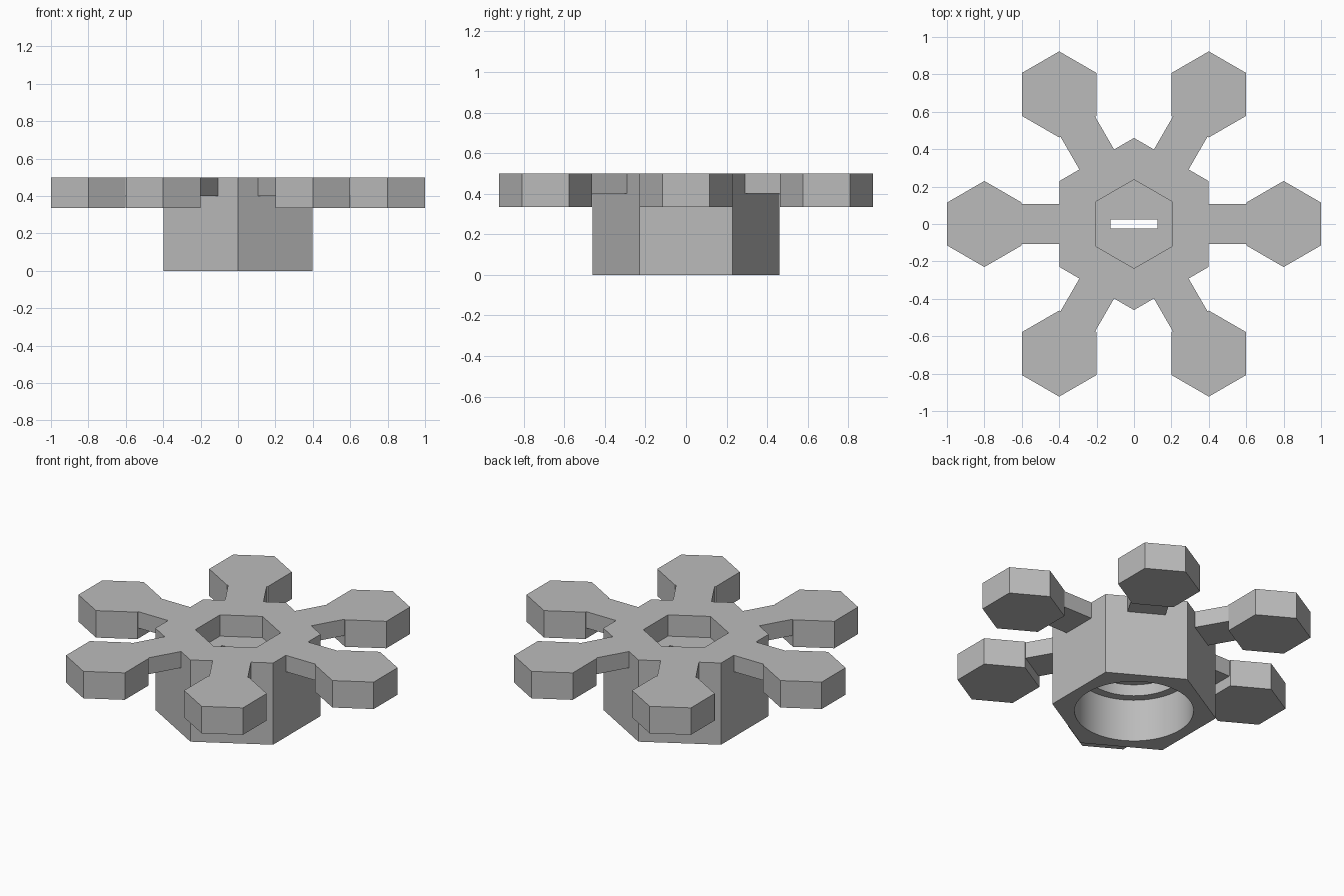
import bpy, bmesh
from math import cos, sin, pi, radians

cube = bpy.data.objects.get("Cube")
if cube:
    bpy.data.objects.remove(cube, do_unlink=True)

grey = bpy.data.materials.new("plain grey")
grey.use_nodes = True
colour = (0.5, 0.5, 0.5, 1)
grey.diffuse_color = colour
grey.node_tree.nodes["Principled BSDF"].inputs["Base Color"].default_value = colour


def ring(radius, sides, x=0):
    """Regular outline with a corner pointing along y."""
    return [(x + radius * cos(pi / 2 + 2 * pi * i / sides),
             radius * sin(pi / 2 + 2 * pi * i / sides)) for i in range(sides)]


def rect(x0, x1, half):
    return [(x0, -half), (x1, -half), (x1, half), (x0, half)]


def prism(name, outline, z0, z1):
    """Extrude a flat outline from z0 up to z1."""
    bm = bmesh.new()
    base = bm.faces.new([bm.verts.new((x, y, z0)) for x, y in outline])
    top = bmesh.ops.extrude_face_region(bm, geom=[base])["geom"]
    bmesh.ops.translate(bm, vec=(0, 0, z1 - z0),
                        verts=[v for v in top if isinstance(v, bmesh.types.BMVert)])
    bmesh.ops.recalc_face_normals(bm, faces=bm.faces)
    mesh = bpy.data.meshes.new(name)
    bm.to_mesh(mesh)
    bm.free()
    mesh.materials.append(grey)
    obj = bpy.data.objects.new(name, mesh)
    bpy.context.collection.objects.link(obj)
    return obj


def select(obj):
    bpy.ops.object.select_all(action="DESELECT")
    obj.select_set(True)
    bpy.context.view_layer.objects.active = obj


def combine(target, tool, operation):
    """Apply a boolean and discard the tool."""
    select(target)
    mod = target.modifiers.new("boolean", "BOOLEAN")
    mod.operation, mod.solver, mod.object = operation, "EXACT", tool
    bpy.ops.object.modifier_apply(modifier=mod.name)
    bpy.data.objects.remove(tool, do_unlink=True)


# Hexagonal hub: stepped round bore below, hex recess above, slot between
TOP = 0.5
hub = prism("hub", ring(0.46, 6), 0, TOP)
for tool in (prism("bore", ring(0.33, 64), -0.1, 0.26),
             prism("inner_bore", ring(0.28, 64), 0.2, 0.33),
             prism("hex_recess", ring(0.237, 6), 0.37, 0.6),
             prism("slot", rect(-0.125, 0.125, 0.025), 0.3, 0.4)):
    combine(hub, tool, "DIFFERENCE")
select(hub)
bpy.ops.object.shade_smooth_by_angle(angle=radians(30))

# One spoke: thin arm meeting a thicker hexagonal grip
spoke = prism("spoke_1", ring(0.23, 6, 0.8), 0.335, TOP)
combine(spoke, prism("arm", rect(0.46 * cos(pi / 6), 0.7, 0.107), 0.4, TOP), "UNION")

# Repeat the spoke around the hub
for i in range(1, 6):
    copy = bpy.data.objects.new(f"spoke_{i + 1}", spoke.data)
    copy.rotation_euler.z = i * pi / 3
    bpy.context.collection.objects.link(copy)
